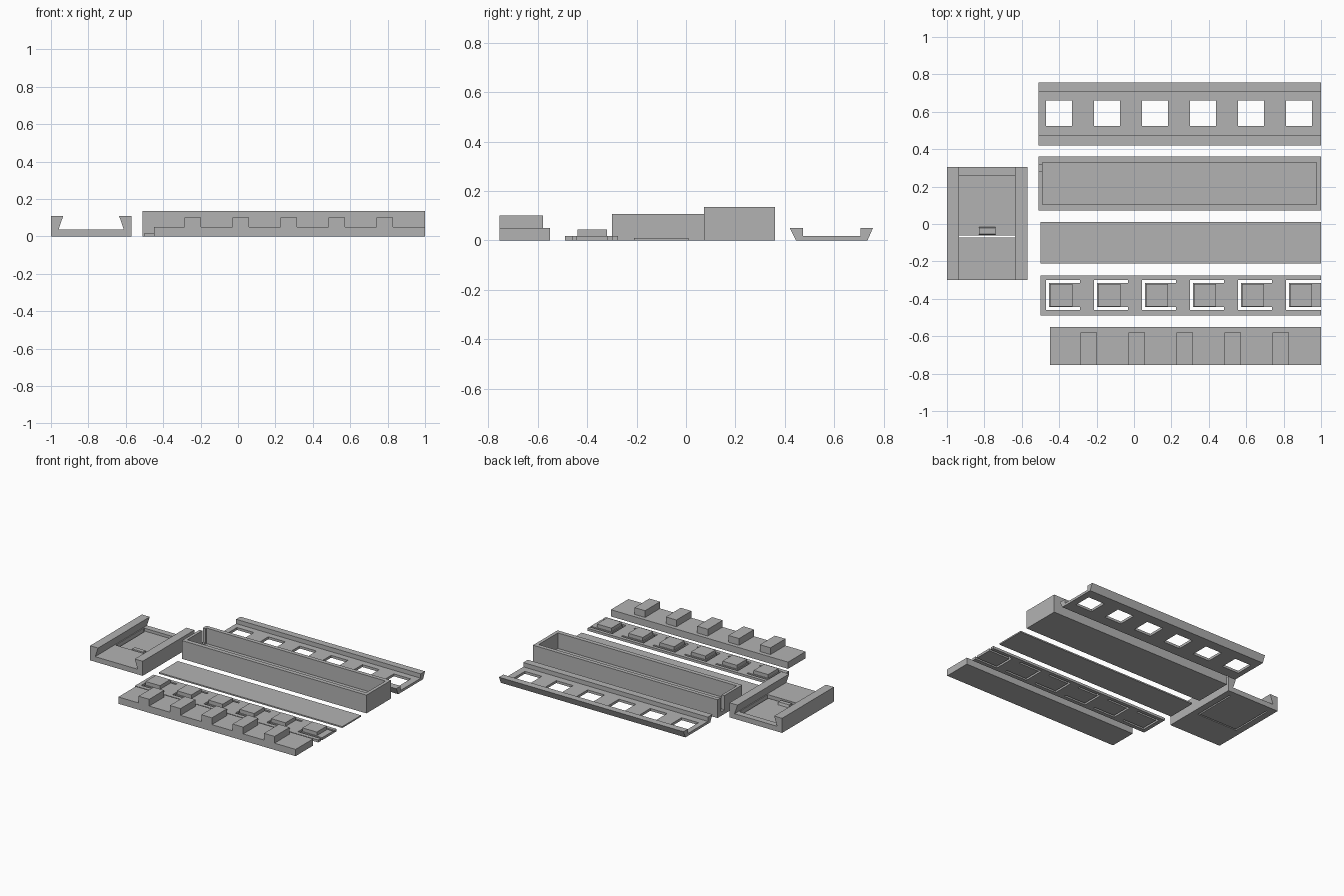
import bpy
import bmesh
import math

if "Cube" in bpy.data.objects:
    bpy.data.objects.remove(bpy.data.objects["Cube"])

grey = bpy.data.materials.new("plain grey")
grey.diffuse_color = (0.45, 0.45, 0.45, 1)
grey.use_nodes = True
grey.node_tree.nodes["Principled BSDF"].inputs["Base Color"].default_value = grey.diffuse_color


def finish(name, bm):
    bmesh.ops.remove_doubles(bm, verts=bm.verts, dist=1e-5)
    bmesh.ops.recalc_face_normals(bm, faces=bm.faces)
    me = bpy.data.meshes.new(name)
    bm.to_mesh(me)
    bm.free()
    me.materials.append(grey)
    ob = bpy.data.objects.new(name, me)
    bpy.context.collection.objects.link(ob)
    return ob


def prism(name, points, offset):
    """Extrude a closed polygon along an offset vector."""
    bm = bmesh.new()
    face = bm.faces.new([bm.verts.new(p) for p in points])
    ext = bmesh.ops.extrude_face_region(bm, geom=[face], use_keep_orig=True)
    verts = [g for g in ext["geom"] if isinstance(g, bmesh.types.BMVert)]
    bmesh.ops.translate(bm, verts=verts, vec=offset)
    return finish(name, bm)


def box(name, x0, x1, y0, y1, z0, z1):
    pts = [(x0, y0, z0), (x1, y0, z0), (x1, y1, z0), (x0, y1, z0)]
    return prism(name, pts, (0, 0, z1 - z0))


def cut(target, *dims):
    """Subtract a box from the target."""
    cutter = box("cutter", *dims)
    cutter.hide_render = True
    mod = target.modifiers.new("cut", 'BOOLEAN')
    mod.operation = 'DIFFERENCE'
    mod.solver = 'EXACT'
    mod.object = cutter
    bpy.context.view_layer.objects.active = target
    bpy.ops.object.modifier_apply(modifier=mod.name)
    bpy.data.objects.remove(cutter)


def stepped(name, xs, ys, height):
    """Solid over a grid of cells; height(x, y) is the cell top, 0 is a hole."""
    xs, ys = sorted(set(xs)), sorted(set(ys))
    nx, ny = len(xs) - 1, len(ys) - 1

    def h(i, j):
        if not (0 <= i < nx and 0 <= j < ny):
            return 0
        return height((xs[i] + xs[i + 1]) / 2, (ys[j] + ys[j + 1]) / 2)

    bm = bmesh.new()

    def quad(*pts):
        bm.faces.new([bm.verts.new(p) for p in pts])

    for i in range(nx):
        for j in range(ny):
            top = h(i, j)
            if not top:
                continue
            a, b, c, d = xs[i], xs[i + 1], ys[j], ys[j + 1]
            quad((a, c, top), (b, c, top), (b, d, top), (a, d, top))
            quad((a, d, 0), (b, d, 0), (b, c, 0), (a, c, 0))
            # walls down to each lower neighbour
            for di, dj, p, q in ((-1, 0, (a, d), (a, c)), (1, 0, (b, c), (b, d)),
                                 (0, -1, (a, c), (b, c)), (0, 1, (b, d), (a, d))):
                low = h(i + di, j + dj)
                if low < top:
                    quad((*p, low), (*q, low), (*q, top), (*p, top))
    return finish(name, bm)


STEP = 0.2565
starts = [-0.47 + STEP * k for k in range(6)]

# Strip with five raised spacer blocks
blocks = [(-0.285 + STEP * k, -0.198 + STEP * k) for k in range(5)]


def spacer_height(x, y):
    return 0.10 if y < -0.58 and any(a < x < b for a, b in blocks) else 0.05


stepped("spacer_strip", [-0.45, 1.0] + [v for ab in blocks for v in ab],
        [-0.755, -0.58, -0.55], spacer_height)


# Strip with six spring buttons, each in a C-shaped slot
def button_height(x, y):
    for s in starts:
        u = x - s
        if 0 < u < 0.182 and -0.46 < y < -0.30:
            if u < 0.015 or y > -0.315 or y < -0.445:
                if u < 0.015 or u < 0.182:
                    return 0
            if 0.022 < u < 0.14 and -0.44 < y < -0.32:
                return 0.045
    return 0.018


stepped("button_strip",
        [-0.5, 1.0] + [s + d for s in starts for d in (0, 0.015, 0.022, 0.14, 0.182)
                       if s + d < 0.99],
        [-0.49, -0.46, -0.445, -0.44, -0.32, -0.315, -0.30, -0.275], button_height)

# Thin flat plate
box("thin_plate", -0.5, 1.0, -0.21, 0.01, 0, 0.01)


# Open trough with a cable notch in one end
def trough_height(x, y):
    if -0.488 < x < 0.975 and 0.105 < y < 0.33:
        return 0.02
    if x < -0.488 and 0.28 < y < 0.318:
        return 0.03
    return 0.135


stepped("trough", [-0.51, -0.488, 0.975, 1.0],
        [0.073, 0.105, 0.28, 0.318, 0.33, 0.36], trough_height)

# Dovetail cover with six square windows
cover_profile = [(0.445, 0), (0.735, 0), (0.757, 0.05), (0.707, 0.05),
                 (0.707, 0.018), (0.473, 0.018), (0.473, 0.05), (0.42, 0.05)]
cover = prism("window_cover", [(-0.51, y, z) for y, z in cover_profile], (1.51, 0, 0))
for s in starts:
    cut(cover, s, s + 0.138, 0.525, 0.66, -0.02, 0.04)

# Slide bracket with undercut side rails
MID = -0.785
half = [(0.215, 0), (0.215, 0.108), (0.15, 0.108), (0.174, 0.038)]
section = [(MID + x, z) for x, z in half] + [(MID - x, z) for x, z in reversed(half)]
bracket = prism("slide_bracket", [(x, -0.30, z) for x, z in section], (0, 0.605, 0))
# Recessed spring tongue, freed by slits on three sides
cut(bracket, MID - 0.163, MID + 0.163, -0.065, 0.26, 0.017, 0.041)
cut(bracket, MID - 0.167, MID + 0.167, -0.071, -0.062, -0.02, 0.0405)
for side in (-1, 1):
    x0, x1 = sorted((MID + side * 0.167, MID + side * 0.156))
    cut(bracket, x0, x1, -0.068, 0.255, -0.02, 0.0402)

# Wedge catch on the tongue
catch_profile = [(-0.06, 0.015), (-0.015, 0.015), (-0.022, 0.036), (-0.053, 0.036)]
prism("tongue_catch", [(MID - 0.045, y, z) for y, z in catch_profile], (0.09, 0, 0))
